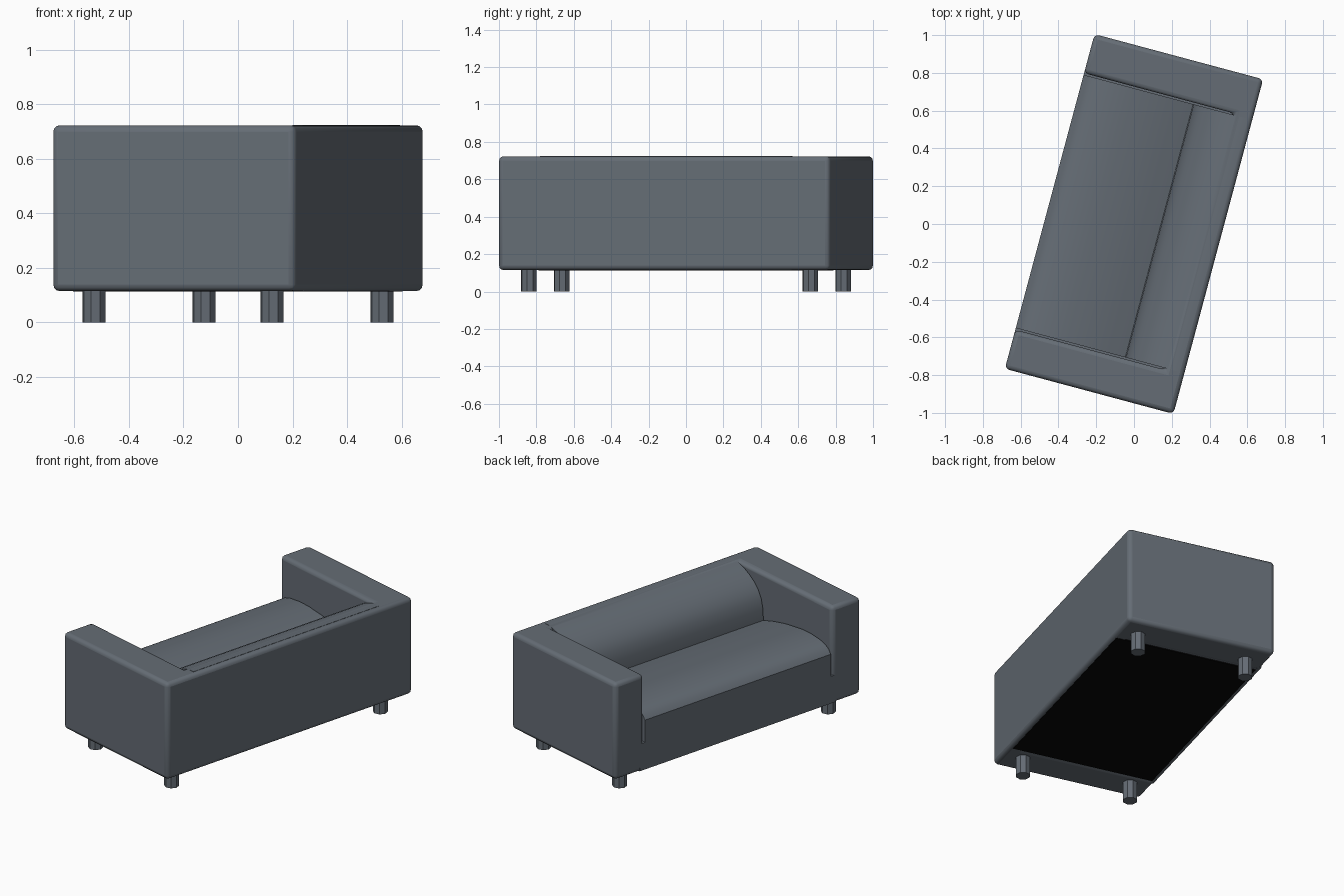
import bpy, bmesh, math

cube = bpy.data.objects.get("Cube")
if cube:
    bpy.data.objects.remove(cube, do_unlink=True)

TURN = -math.radians(15)      # the whole sofa stands turned on the floor
DEPTH, LENGTH = 0.462, 0.917  # half sizes of the body
INNER = 0.703                 # half width between the arms
NOTCH = 0.36                  # where the back starts, at the top
BOTTOM, TOP = 0.115, 0.723


def material(name, color):
    m = bpy.data.materials.new(name)
    m.use_nodes = True
    m.diffuse_color = color
    bsdf = m.node_tree.nodes["Principled BSDF"]
    bsdf.inputs["Base Color"].default_value = color
    bsdf.inputs["Roughness"].default_value = 0.8
    return m


fabric = material("slate grey fabric", (0.13, 0.152, 0.178, 1))
black = material("black lining", (0.002, 0.002, 0.002, 1))


def prism(name, points, shift, mat, bevel=0, smooth=True):
    """Closed polygon of 3D points pushed along a vector."""
    bm = bmesh.new()
    face = bm.faces.new([bm.verts.new(p) for p in points])
    new = bmesh.ops.extrude_face_region(bm, geom=[face])["geom"]
    bmesh.ops.translate(bm, vec=shift, verts=[g for g in new if isinstance(g, bmesh.types.BMVert)])
    bmesh.ops.recalc_face_normals(bm, faces=bm.faces)
    mesh = bpy.data.meshes.new(name)
    bm.to_mesh(mesh)
    bm.free()
    obj = bpy.data.objects.new(name, mesh)
    bpy.context.collection.objects.link(obj)
    mesh.materials.append(mat)
    obj.rotation_euler.z = TURN
    if bevel:
        mod = obj.modifiers.new("rounded edges", "BEVEL")
        mod.width, mod.segments = bevel, 3
        mod.limit_method = "ANGLE"
    if smooth:
        bpy.ops.object.select_all(action="DESELECT")
        obj.select_set(True)
        bpy.context.view_layer.objects.active = obj
        bpy.ops.object.shade_smooth_by_angle(angle=math.radians(33))
    return obj


def box(name, x0, x1, half_y, z0, z1, mat):
    corners = [(x0, -half_y, z0), (x1, -half_y, z0), (x1, half_y, z0), (x0, half_y, z0)]
    return prism(name, corners, (0, 0, z1 - z0), mat, smooth=False)


# Arms and back: one U-shaped block with rounded edges
half = [(NOTCH, INNER), (-DEPTH, INNER), (-DEPTH, LENGTH), (DEPTH, LENGTH)]
plan = half + [(x, -y) for x, y in reversed(half)]
prism("arms_and_back", [(x, y, BOTTOM) for x, y in plan], (0, 0, TOP - BOTTOM), fabric, bevel=0.024)

# Base under the seat, flush with the arm fronts
box("seat_base", -DEPTH, 0.4, INNER + 0.03, BOTTOM + 0.004, 0.29, fabric)

# Domed seat cushion running up into the rounded backrest
seat = [(-DEPTH, 0.28), (-DEPTH, 0.43), (-0.442, 0.457), (-0.41, 0.476), (-0.36, 0.49),
        (-0.28, 0.498), (-0.2, 0.497), (-0.065, 0.48), (0.04, 0.458), (0.138, 0.43)]
backrest = [(0.142, 0.5), (0.157, 0.56), (0.182, 0.605), (0.218, 0.643), (0.262, 0.675),
            (0.31, 0.7), (0.36, 0.717), (0.4, 0.7245), (0.43, 0.7245), (0.43, 0.28)]
width = INNER - 0.009
prism("seat_and_backrest", [(x, -width, z) for x, z in seat + backrest], (0, 2 * width, 0), fabric)

# Dark lining below the seat
box("underside_lining", -0.44, 0.438, INNER - 0.005, BOTTOM - 0.002, BOTTOM + 0.004, black)

# Four octagonal feet
for x_name, x in (("front", -0.338), ("back", 0.338)):
    for y_name, y in (("right", 0.779), ("left", -0.779)):
        ring = [(x + 0.043 * math.cos(a), y + 0.043 * math.sin(a), 0)
                for a in (math.tau * i / 8 for i in range(8))]
        prism(f"{x_name}_{y_name}_foot", ring, (0, 0, BOTTOM + 0.01), fabric, smooth=False)
